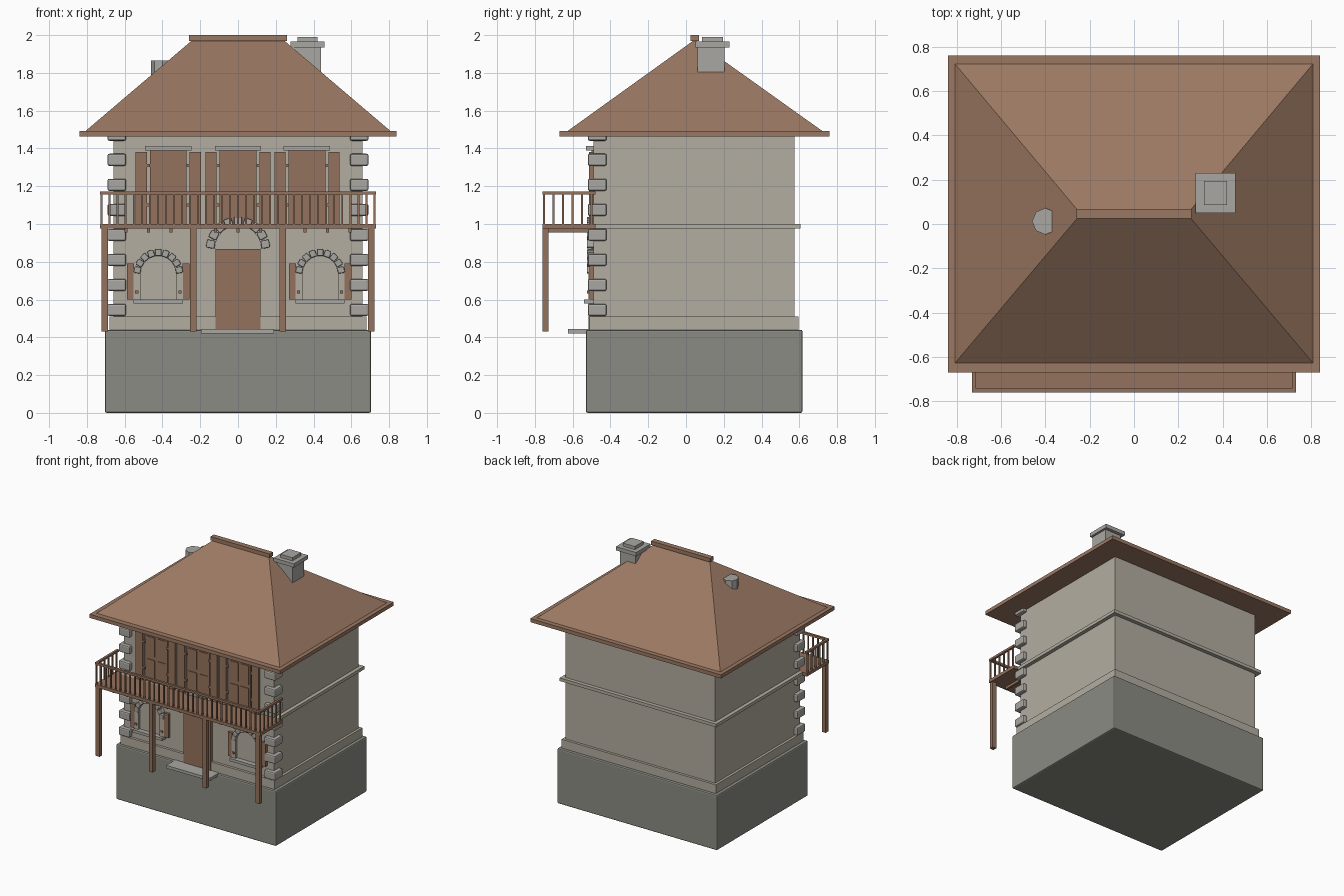
import bpy, bmesh
from math import sin, cos, pi
from mathutils import Matrix, Vector

cube = bpy.data.objects.get("Cube")
if cube:
    bpy.data.objects.remove(cube, do_unlink=True)


def material(name, rgb):
    m = bpy.data.materials.new(name)
    m.use_nodes = True
    m.diffuse_color = (*rgb, 1)
    m.node_tree.nodes["Principled BSDF"].inputs["Base Color"].default_value = (*rgb, 1)
    return m


WALL = material("pale plaster", (0.45, 0.42, 0.35))
STONE = material("grey stone", (0.40, 0.39, 0.36))
BASE = material("dark foundation stone", (0.26, 0.26, 0.23))
WOOD = material("brown wood", (0.30, 0.17, 0.11))
ROOF = material("roof tile", (0.33, 0.19, 0.125))


def finish(name, bm, mat, bevel=0):
    bmesh.ops.recalc_face_normals(bm, faces=bm.faces)
    me = bpy.data.meshes.new(name)
    bm.to_mesh(me)
    bm.free()
    me.materials.append(mat)
    ob = bpy.data.objects.new(name, me)
    bpy.context.collection.objects.link(ob)
    if bevel:
        mod = ob.modifiers.new("soft edges", "BEVEL")
        mod.width = bevel
        mod.segments = 2
    return ob


def boxes(name, mat, items, bevel=0):
    """Each item: (x range, y range, z range, optional turn about y)."""
    bm = bmesh.new()
    for xs, ys, zs, *turn in items:
        mid = Vector([(a + b) / 2 for a, b in (xs, ys, zs)])
        size = [b - a for a, b in (xs, ys, zs)]
        spin = Matrix.Rotation(turn[0] if turn else 0, 4, "Y")
        bmesh.ops.create_cube(bm, size=1, matrix=Matrix.Translation(mid) @ spin @ Matrix.Diagonal((*size, 1)))
    return finish(name, bm, mat, bevel)


def around(c, half):
    return (c - half, c + half)


def arch_panel(name, mat, cx, radius, z0, spring, front, back):
    """Round-headed panel set on the front wall."""
    pts = [(cx + radius, z0)]
    pts += [(cx + radius * cos(i * pi / 12), spring + radius * sin(i * pi / 12)) for i in range(13)]
    pts += [(cx - radius, z0)]
    bm = bmesh.new()
    face = bm.faces.new([bm.verts.new((x, front, z)) for x, z in pts])
    ext = bmesh.ops.extrude_face_region(bm, geom=[face])
    moved = [v for v in ext["geom"] if isinstance(v, bmesh.types.BMVert)]
    bmesh.ops.translate(bm, verts=moved, vec=(0, back - front, 0))
    return finish(name, bm, mat)


def arch_stones(name, cx, cz, radius, count, width, depth):
    items = []
    for i in range(count):
        a = pi * (i + 0.5) / count
        x, z = cx + radius * cos(a), cz + radius * sin(a)
        items.append((around(x, depth / 2), (-0.525, -0.48), around(z, width / 2), -a))
    return boxes(name, STONE, items, 0.006)


# Main masses
boxes("foundation", BASE, [((-0.705, 0.705), (-0.53, 0.617), (0, 0.44))], 0.01)
boxes("plinth", WALL, [((-0.68, 0.68), (-0.51, 0.595), (0.44, 0.51))])
boxes("walls", WALL, [((-0.66, 0.66), (-0.49, 0.575), (0.44, 1.47))])
boxes("floor_band", WALL, [((-0.69, 0.69), (-0.515, 0.605), (0.975, 1.0))])

# Corner stones on the two front corners
boxes("corner_stones", STONE,
      [(around(s * 0.642, 0.049), (-0.52, -0.42), around(0.545 + i * 0.1325, 0.032))
       for s in (-1, 1) for i in range(8)], 0.01)

# Hipped roof
boxes("eaves", ROOF, [((-0.84, 0.84), (-0.67, 0.76), (1.463, 1.492))])
bm = bmesh.new()
corners = [bm.verts.new((x, y, 1.49)) for x, y in ((-0.81, -0.63), (0.81, -0.63), (0.81, 0.725), (-0.81, 0.725))]
left, right = [bm.verts.new((x, 0.045, 1.975)) for x in (-0.24, 0.24)]
a, b, c, d = corners
for f in ((a, b, right, left), (b, c, right), (c, d, left, right), (d, a, left), (d, c, b, a)):
    bm.faces.new(f)
finish("hipped_roof", bm, ROOF)
boxes("ridge_cap", ROOF, [((-0.26, 0.26), (0.025, 0.068), (1.97, 2.0))])

# Chimney and flue
boxes("chimney", STONE, [
    ((0.3, 0.44), (0.06, 0.205), (1.75, 1.94)),
    ((0.278, 0.457), (0.05, 0.23), (1.935, 1.965)),
    ((0.315, 0.42), (0.085, 0.195), (1.965, 1.99))])
bm = bmesh.new()
bmesh.ops.create_cone(bm, cap_ends=True, segments=8, radius1=0.06, radius2=0.06, depth=0.2,
                      matrix=Matrix.Translation((-0.4, 0.012, 1.765)))
finish("flue", bm, STONE)

# Door, with arch and step
boxes("door", WOOD, [((-0.12, 0.12), (-0.515, -0.48), (0.44, 0.867))])
arch_panel("door_arch_panel", WALL, 0, 0.125, 0.867, 0.868, -0.5, -0.48)
arch_stones("door_arch", 0, 0.868, 0.147, 9, 0.043, 0.045)
boxes("door_step", STONE, [((-0.195, 0.19), (-0.625, -0.5), (0.42, 0.443))])

# Ground floor windows
for side, cx in (("right", -0.422), ("left", 0.435)):
    arch_panel(side + "_lower_window", WALL, cx, 0.095, 0.6, 0.737, -0.5, -0.48)
    arch_stones(side + "_window_arch", cx, 0.737, 0.112, 9, 0.034, 0.037)
    boxes(side + "_window_jambs", WALL,
          [(around(cx + s * 0.112, 0.018), (-0.517, -0.48), (0.6, 0.745)) for s in (-1, 1)])
    boxes(side + "_window_sill", STONE, [(around(cx, 0.13), (-0.54, -0.48), (0.578, 0.6))])
    boxes(side + "_lower_shutters", WOOD,
          [(around(cx + s * 0.147, 0.019), (-0.512, -0.48), (0.6, 0.79)) for s in (-1, 1)])
    boxes(side + "_shutter_catches", WOOD,
          [(around(cx + s * 0.114, 0.008), (-0.525, -0.48), around(0.64, 0.008)) for s in (-1, 1)])

# Upper floor windows: leaf panels, folded shutters, hinges and lintels
for side, cx in (("right", -0.37), ("middle", 0), ("left", 0.365)):
    boxes(side + "_upper_window", WOOD, [(around(cx, 0.097), (-0.5, -0.48), (1.0, 1.39))])
    boxes(side + "_window_panels", WOOD,
          [(around(cx + s * 0.047, 0.036), (-0.505, -0.48), z)
           for s in (-1, 1) for z in ((1.03, 1.18), (1.21, 1.36))])
    boxes(side + "_upper_shutters", WOOD,
          [(around(cx + s * 0.143, 0.03), (-0.513, -0.48), (1.0, 1.38)) for s in (-1, 1)])
    boxes(side + "_hinges", WOOD,
          [(around(cx + s * 0.106, 0.009), (-0.51, -0.48), around(z, 0.008))
           for s in (-1, 1) for z in (1.1, 1.31)])
    boxes(side + "_lintel", STONE, [(around(cx, 0.123), (-0.53, -0.48), (1.39, 1.412))])

# Balcony
boxes("balcony_floor", WOOD, [((-0.73, 0.73), (-0.76, -0.48), (0.975, 1.0))])
boxes("balcony_joists", WOOD,
      [(around(i * 0.1185, 0.008), (-0.73, -0.48), (0.955, 0.976)) for i in range(-5, 6)])
boxes("balcony_posts", WOOD,
      [(around(x, 0.017), (-0.76, -0.727), (0.43, 0.976)) for x in (-0.705, -0.237, 0.237, 0.705)])
boxes("balcony_rails", WOOD,
      [((-0.73, 0.73), (-0.76, -0.742), (1.155, 1.172))]
      + [(around(s * 0.722, 0.009), (-0.745, -0.48), (1.155, 1.172)) for s in (-1, 1)])
boxes("balusters", WOOD,
      [(around(-0.722 + i * 1.444 / 34, 0.005), around(-0.751, 0.005), (0.995, 1.16)) for i in range(35)]
      + [(around(s * 0.722, 0.005), around(-0.751 + i * 0.05, 0.005), (0.995, 1.16))
         for s in (-1, 1) for i in range(1, 6)])
